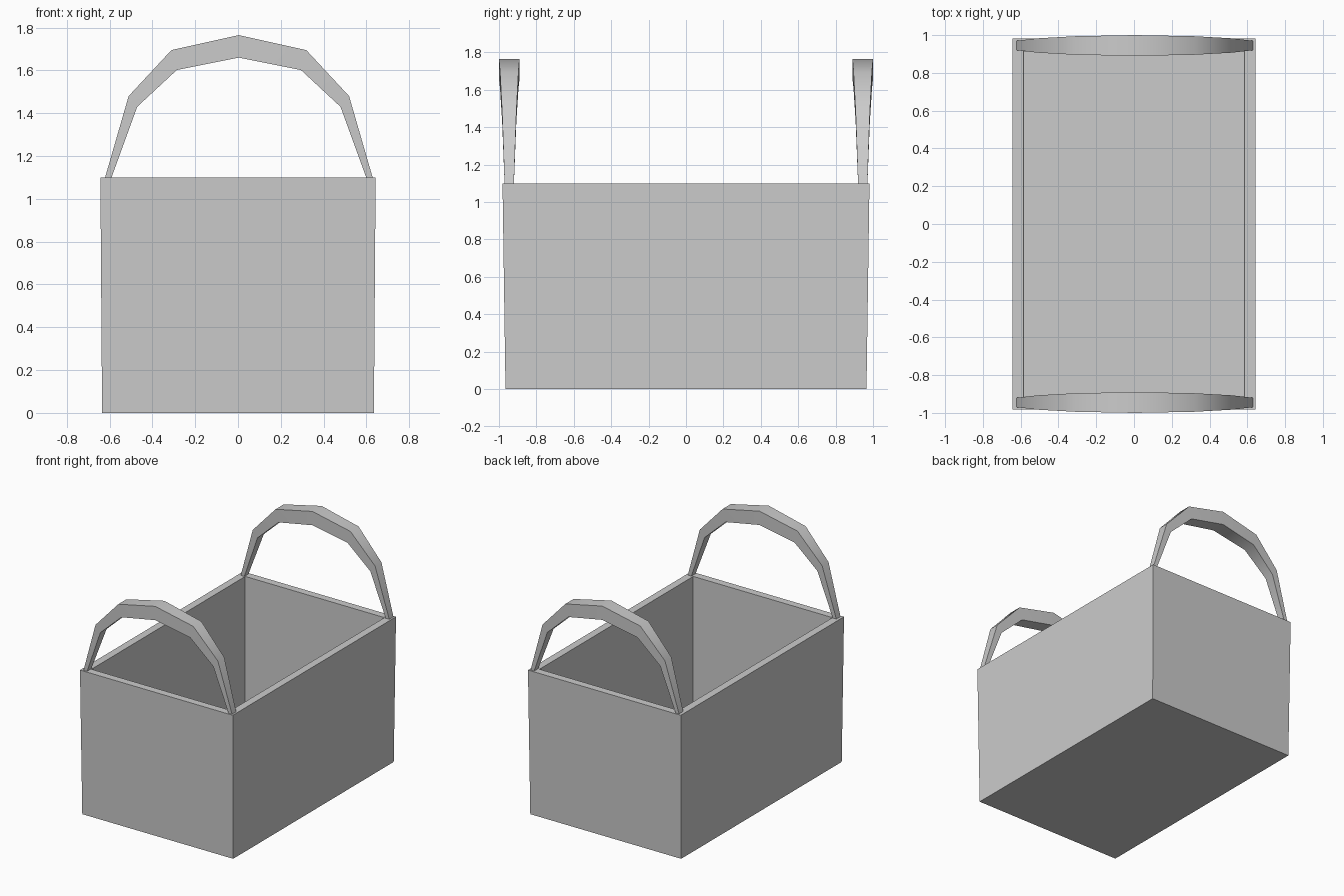
import bpy, bmesh

if "Cube" in bpy.data.objects:
    bpy.data.objects.remove(bpy.data.objects["Cube"])


def make_object(name, bm):
    bmesh.ops.recalc_face_normals(bm, faces=bm.faces)
    mesh = bpy.data.meshes.new(name)
    bm.to_mesh(mesh)
    bm.free()
    obj = bpy.data.objects.new(name, mesh)
    bpy.context.collection.objects.link(obj)
    return obj


def skin(name, rings):
    """Bridge a series of four-point rings and cap both ends."""
    bm = bmesh.new()
    loops = [[bm.verts.new(p) for p in ring] for ring in rings]
    for a, b in zip(loops, loops[1:]):
        for i in range(4):
            j = (i + 1) % 4
            bm.faces.new((a[i], a[j], b[j], b[i]))
    bm.faces.new(loops[0])
    bm.faces.new(loops[-1])
    return make_object(name, bm)


def rectangle(hx, hy, z):
    return [(-hx, -hy, z), (hx, -hy, z), (hx, hy, z), (-hx, hy, z)]


# Open box: slightly flared outside, rim, inner walls and floor
skin("basket_box", [
    rectangle(0.635, 0.965, 0.0),
    rectangle(0.643, 0.981, 1.1),
    rectangle(0.586, 0.924, 1.1),
    rectangle(0.582, 0.912, 0.05),
])

# Half of the handle arch: outer x, outer z, inner x, inner z, half width
half_arch = [
    (0.625, 1.10, 0.595, 1.10, 0.025),
    (0.515, 1.48, 0.475, 1.43, 0.038),
    (0.315, 1.695, 0.29, 1.602, 0.049),
]
crown = (0.0, 1.765, 0.0, 1.66, 0.055)
arch = ([(-xo, zo, -xi, zi, w) for xo, zo, xi, zi, w in half_arch]
        + [crown] + half_arch[::-1])

# Two faceted handles, wider and thicker at the crown
for name, y in (("front_handle", -0.945), ("back_handle", 0.945)):
    rings = [[(xo + 0.004, y - w, zo), (xo + 0.004, y + w, zo),
              (xi + 0.004, y + w, zi), (xi + 0.004, y - w, zi)]
             for xo, zo, xi, zi, w in arch]
    handle = skin(name, rings)
    bpy.ops.object.select_all(action='DESELECT')
    handle.select_set(True)
    bpy.context.view_layer.objects.active = handle
    bpy.ops.object.shade_smooth_by_angle(angle=0.75)
